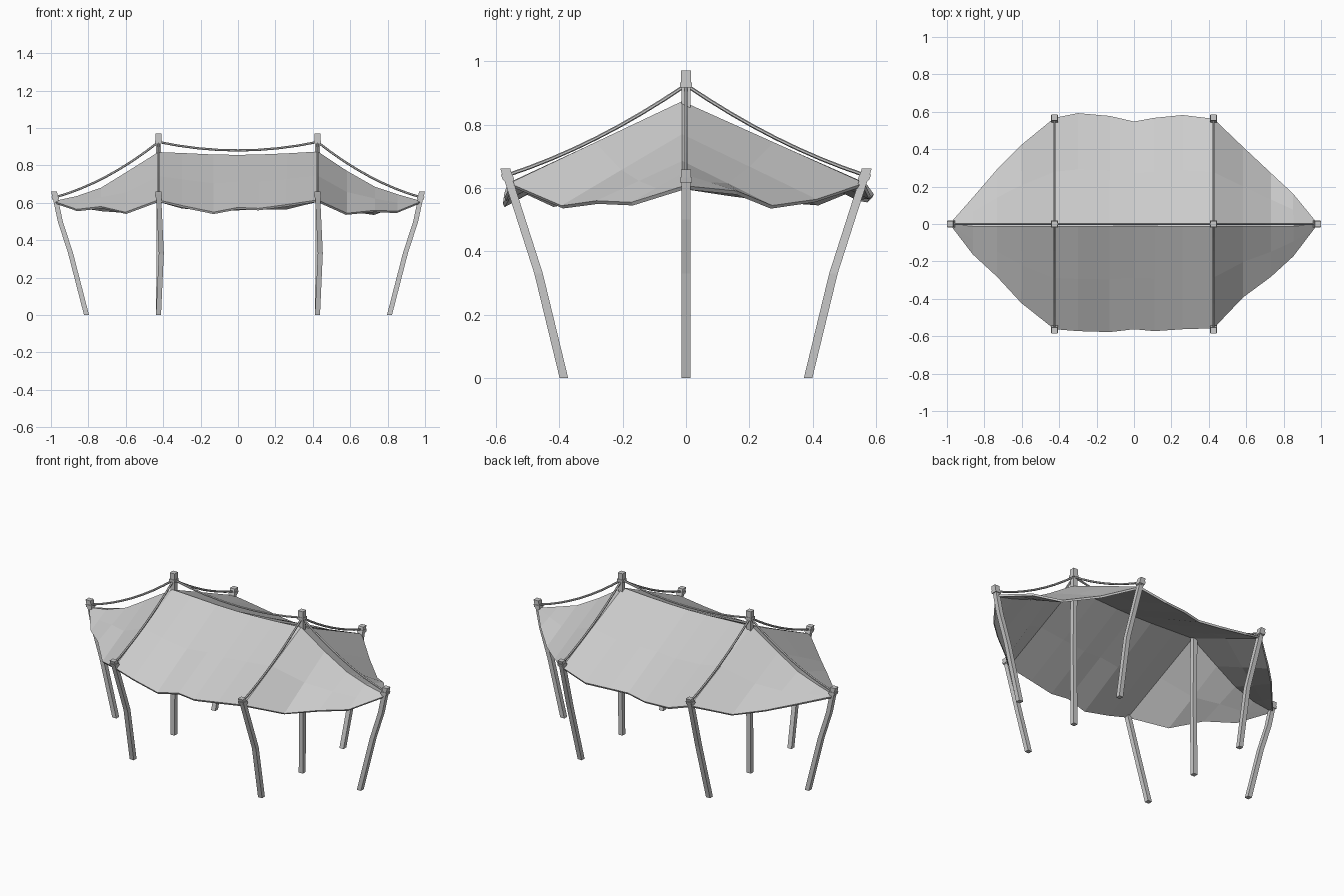
import bpy, bmesh, math
from mathutils import Vector, Matrix

cube = bpy.data.objects.get("Cube")
if cube:
    bpy.data.objects.remove(cube, do_unlink=True)

# One flat grey for everything
grey = bpy.data.materials.new("light_grey")
grey.use_nodes = True
grey.diffuse_color = (0.6, 0.6, 0.6, 1)
grey.node_tree.nodes["Principled BSDF"].inputs["Base Color"].default_value = (0.6, 0.6, 0.6, 1)


def finish(name, bm):
    bmesh.ops.recalc_face_normals(bm, faces=bm.faces)
    mesh = bpy.data.meshes.new(name)
    bm.to_mesh(mesh)
    bm.free()
    mesh.materials.append(grey)
    obj = bpy.data.objects.new(name, mesh)
    bpy.context.collection.objects.link(obj)
    return obj


def tube(name, path, radius, sides=4, level=False):
    """Sweep a polygon along a path; level rings stay horizontal."""
    bm = bmesh.new()
    path = [Vector(p) for p in path]
    rings = []
    for i, p in enumerate(path):
        d = path[min(i + 1, len(path) - 1)] - path[max(i - 1, 0)]
        rot = Matrix.Identity(3) if level else d.to_track_quat('Z', 'Y').to_matrix()
        ring = []
        for k in range(sides):
            a = 2 * math.pi * (k + 0.5) / sides
            ring.append(bm.verts.new(p + rot @ Vector((math.cos(a), math.sin(a), 0)) * radius))
        rings.append(ring)
    for a, b in zip(rings, rings[1:]):
        for k in range(sides):
            bm.faces.new((a[k], a[k - 1], b[k - 1], b[k]))
    bm.faces.new(rings[0])
    bm.faces.new(rings[-1])
    return finish(name, bm)


def rope(name, a, b, sag, steps=8):
    a, b = Vector(a), Vector(b)
    pts = []
    for i in range(steps + 1):
        t = i / steps
        p = a.lerp(b, t)
        p.z -= 4 * sag * t * (1 - t)
        pts.append(p)
    return tube(name, pts, 0.006, 6)


def pole(name, path, collar_z):
    """Square timber with a collar where the ropes are tied."""
    tube(name, path, 0.019, 4, True)
    a, b = Vector(path[-2]), Vector(path[-1])
    at = lambda z: a.lerp(b, (z - a.z) / (b.z - a.z))
    tube(name + "_collar", [at(collar_z - 0.008), at(collar_z + 0.008)], 0.026, 4, True)
    tube(name + "_cap", [at(b.z - 0.035), b + Vector((0, 0, 0.004))], 0.022, 4, True)


# Poles and ropes, one bay for each side
for side, s in (("left", 1), ("right", -1)):
    x = 0.425 * s
    top = (x, 0, 0.925)
    pole(side + "_centre_pole", [(x, 0, 0), (x + 0.004, 0, 0.45), (x, 0, 0.966)], 0.925)
    pole(side + "_end_pole",
         [(0.81 * s, 0, 0), (0.895 * s, 0, 0.33), (0.95 * s, 0, 0.5), (0.983 * s, 0, 0.655)], 0.625)
    rope(side + "_end_rope", top, (0.975 * s, 0, 0.63), 0.035)
    for end, e in (("front", -1), ("back", 1)):
        pole(f"{side}_{end}_pole",
             [(x, 0.385 * e, 0), (x + 0.015, 0.465 * e, 0.33), (x, 0.57 * e, 0.657)], 0.635)
        rope(f"{side}_{end}_rope", top, (x, 0.565 * e, 0.64), 0.025)
rope("ridge_rope", (-0.425, 0, 0.925), (0.425, 0, 0.925), 0.045)

# Canopy: each column gives x, ridge height, then reach and height of front and back hems
columns = [
    (-0.975, .605, .01, .60, .01, .60),
    (-0.86, .63, .16, .56, .14, .58),
    (-0.73, .675, .28, .575, .29, .56),
    (-0.60, .755, .42, .545, .42, .55),
    (-0.425, .865, .56, .61, .565, .61),
    (-0.30, .86, .57, .58, .59, .575),
    (-0.13, .852, .575, .545, .575, .56),
    (0.0, .85, .56, .57, .545, .565),
    (0.11, .852, .57, .565, .565, .57),
    (0.26, .858, .56, .585, .58, .57),
    (0.425, .868, .555, .61, .56, .61),
    (0.58, .765, .39, .54, .41, .56),
    (0.73, .68, .28, .555, .27, .54),
    (0.85, .64, .17, .55, .16, .585),
    (0.972, .605, .01, .60, .01, .60),
]
bm = bmesh.new()
grid = []
for x, ridge, fy, fz, by, bz in columns:
    peak = Vector((x, -0.012 if abs(x) < 0.9 else 0, ridge))
    front, back = Vector((x, -fy, fz)), Vector((x, by, bz))
    row = [front, front.lerp(peak, 0.5), peak, back.lerp(peak, 0.5), back]
    grid.append([bm.verts.new(p) for p in row])
for a, b in zip(grid, grid[1:]):
    for k in range(4):
        bm.faces.new((a[k], b[k], b[k + 1], a[k + 1]))
canopy = finish("canopy", bm)
cloth = canopy.modifiers.new("cloth_thickness", 'SOLIDIFY')
cloth.thickness = 0.012
cloth.offset = 0
